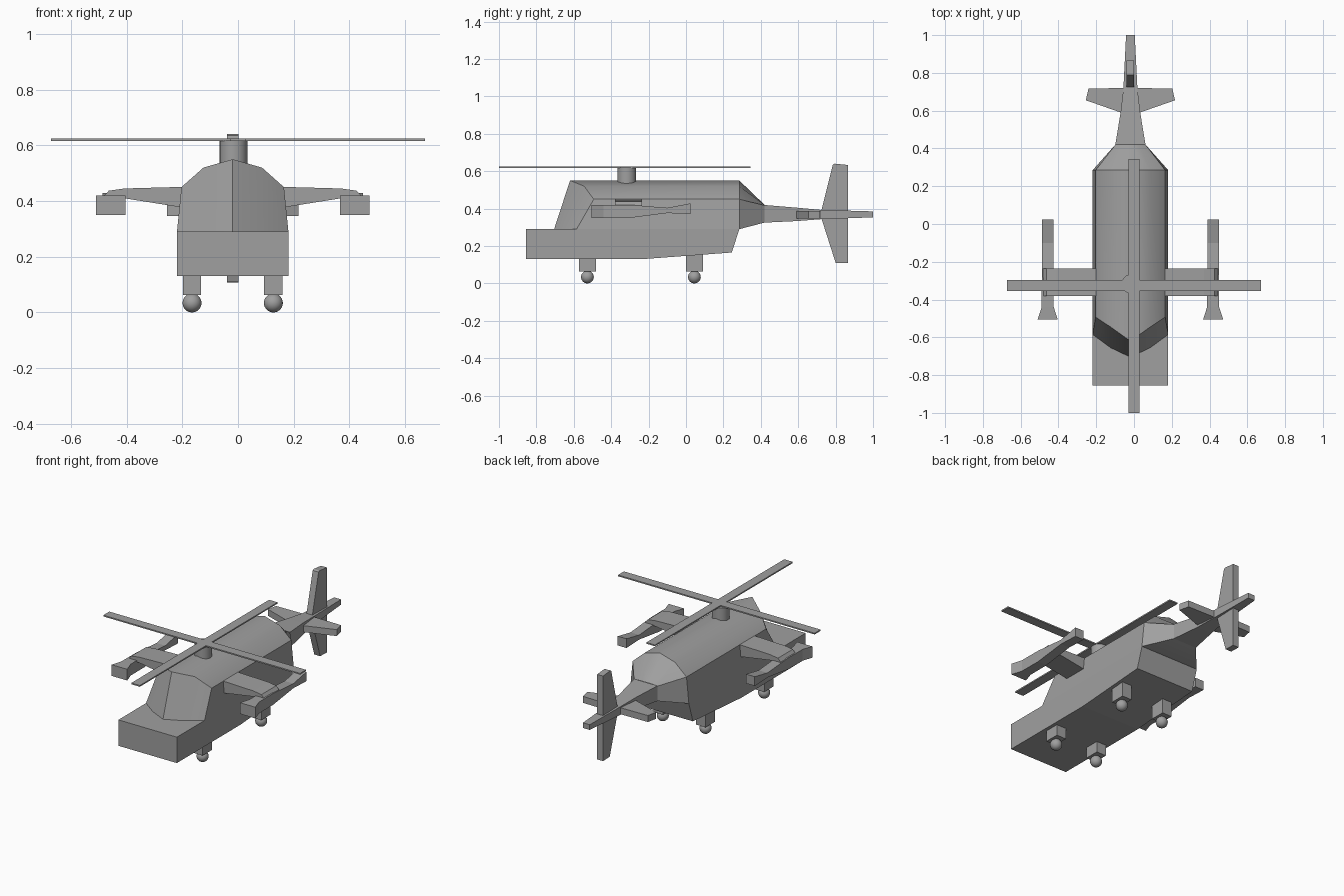
import bpy, bmesh, math
from mathutils import Matrix

if "Cube" in bpy.data.objects:
    bpy.data.objects.remove(bpy.data.objects["Cube"])

CX = -0.019   # centre line of the airframe

grey = bpy.data.materials.new("grey")
grey.diffuse_color = (0.35, 0.35, 0.35, 1)
grey.use_nodes = True
grey.node_tree.nodes["Principled BSDF"].inputs["Base Color"].default_value = grey.diffuse_color


def finish(name, bm, smooth=None):
    bmesh.ops.remove_doubles(bm, verts=bm.verts, dist=1e-5)
    bmesh.ops.recalc_face_normals(bm, faces=bm.faces)
    me = bpy.data.meshes.new(name)
    bm.to_mesh(me)
    bm.free()
    ob = bpy.data.objects.new(name, me)
    bpy.context.collection.objects.link(ob)
    me.materials.append(grey)
    if smooth:
        bpy.ops.object.select_all(action='DESELECT')
        bpy.context.view_layer.objects.active = ob
        ob.select_set(True)
        bpy.ops.object.shade_smooth_by_angle(angle=math.radians(smooth))
    return ob


def face(bm, pts):
    bm.faces.new([bm.verts.new(p) for p in pts])


def loft(bm, rings, cap_start=True, cap_end=True):
    """Skin closed rings of equal length."""
    n = len(rings[0])
    for a, b in zip(rings, rings[1:]):
        for i in range(n):
            j = (i + 1) % n
            face(bm, [a[i], a[j], b[j], b[i]])
    if cap_start:
        face(bm, rings[0])
    if cap_end:
        face(bm, rings[-1])


def prism(name, rings):
    bm = bmesh.new()
    loft(bm, rings)
    return finish(name, bm)


def box(name, x0, x1, y0, y1, z0, z1):
    ring = lambda z: [(x0, y0, z), (x1, y0, z), (x1, y1, z), (x0, y1, z)]
    return prism(name, [ring(z0), ring(z1)])


# lower hull with the square nose
hull = [(-0.855, 0.13), (-0.23, 0.13), (0.245, 0.165), (0.285, 0.29), (-0.855, 0.29)]
prism("lower_hull", [[(CX + s * 0.2, y, z) for y, z in hull] for s in (-1, 1)])


# cabin: half sections run from the sill to the ridge as (x, y, z)
def mirrored(half):
    return [(CX + x, y, z) for x, y, z in half] + \
           [(CX - x, y, z) for x, y, z in reversed(half[:-1])]


sill = mirrored([(0.2, -0.585, 0.29), (0.105, -0.655, 0.29), (0, -0.705, 0.29)])
front = mirrored([(0.2, -0.585, 0.29), (0.184, -0.493, 0.45), (0.105, -0.545, 0.52), (0, -0.62, 0.55)])
rear = mirrored([(0.2, 0.285, 0.29), (0.184, 0.285, 0.45), (0.105, 0.285, 0.52), (0, 0.285, 0.55)])
root = mirrored([(0.08, 0.42, 0.325), (0.08, 0.42, 0.417), (0.045, 0.42, 0.42), (0, 0.42, 0.42)])
bm = bmesh.new()
loft(bm, [front, rear, root], False, False)
rim = front[1:-1]
for i in range(4):                      # windscreen panels
    face(bm, [sill[i], sill[i + 1], rim[i + 1], rim[i]])
finish("cabin", bm, 32)


# tail boom
def rect(y, w, z0, z1, cx=CX):
    return [(cx - w, y, z0), (cx + w, y, z0), (cx + w, y, z1), (cx - w, y, z1)]


prism("tail_boom", [rect(0.42, 0.08, 0.325, 0.419), rect(0.59, 0.052, 0.333, 0.405),
                    rect(0.72, 0.037, 0.343, 0.393), rect(1.0, 0.023, 0.353, 0.385)])

# upper and lower tail fins
for name, prof in (("upper_fin", [(0.72, 0.375), (0.785, 0.635), (0.795, 0.64), (0.865, 0.633), (0.865, 0.375)]),
                   ("lower_fin", [(0.72, 0.36), (0.80, 0.11), (0.865, 0.108), (0.865, 0.36)])):
    prism(name, [[(CX + s * 0.02, y, z) for y, z in prof] for s in (-1, 1)])

for s, side in ((-1, "left"), (1, "right")):
    # tailplane
    plan = [(0.03, 0.58), (0.05, 0.59), (0.236, 0.655), (0.222, 0.717), (0.03, 0.72)]
    prism(side + "_tailplane", [[(CX + s * x, y, z) for x, y in plan] for z in (0.347, 0.387)])

    # stub wing, thinning towards the tip
    prism(side + "_stub_wing", [[(CX + s * x, y, z) for y, z in
                                 ((-0.38, z0), (-0.235, z0), (-0.235, z1), (-0.38, z1))]
                                for x, z0, z1 in ((0.17, 0.375, 0.451), (0.39, 0.41, 0.445),
                                                  (0.445, 0.41, 0.437), (0.463, 0.41, 0.417))])

    # wing pod with a flared front
    stations = [(-0.505, 0.053, 0.35, 0.419), (-0.44, 0.032, 0.35, 0.42), (-0.30, 0.031, 0.35, 0.42),
                (-0.10, 0.03, 0.376, 0.404), (0.025, 0.03, 0.371, 0.428)]
    prism(side + "_wing_pod", [rect(y, w, z0, z1, CX + s * 0.438) for y, w, z0, z1 in stations])

    # landing gear
    for y, top, end in ((-0.527, 0.14, "front"), (0.045, 0.165, "rear")):
        x = CX + s * 0.146
        box(f"{side}_{end}_strut", x - 0.033, x + 0.033, y - 0.046, y + 0.046, 0.063, top)
        bm = bmesh.new()
        bmesh.ops.create_uvsphere(bm, u_segments=24, v_segments=14, radius=0.034,
                                  matrix=Matrix.Translation((x, y, 0.034)))
        finish(f"{side}_{end}_wheel", bm, 40)

# rotor mast and crossed blades
bm = bmesh.new()
bmesh.ops.create_cone(bm, cap_ends=True, segments=24, radius1=0.05, radius2=0.05, depth=0.11,
                      matrix=Matrix.Translation((-0.016, -0.317, 0.563)))
finish("rotor_mast", bm, 40)
box("rotor_blade_across", -0.672, 0.672, -0.354, -0.296, 0.616, 0.624)
box("rotor_blade_along", -0.029, 0.029, -1.0, 0.345, 0.616, 0.624)
